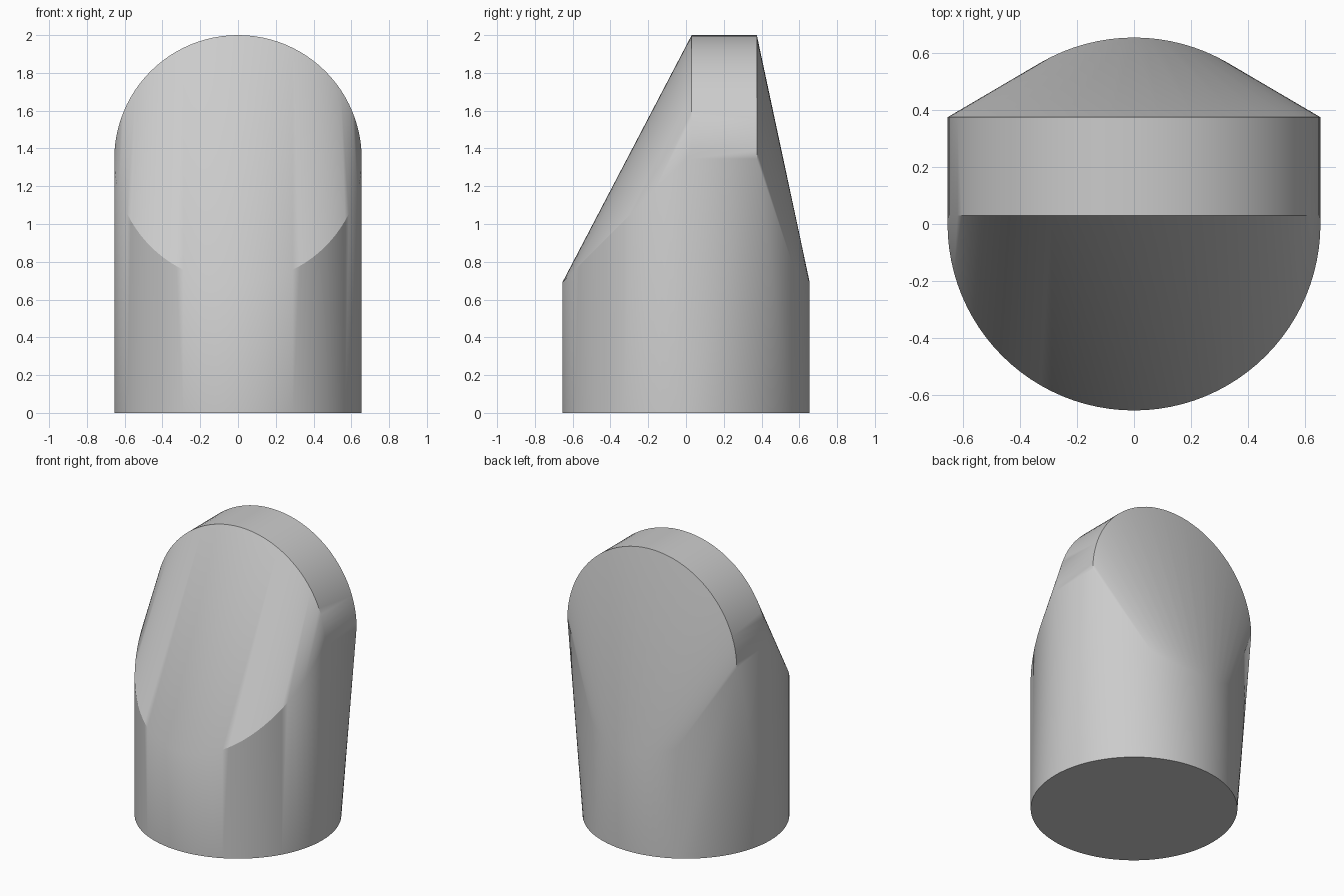
import bpy, bmesh
from math import sin, cos, pi, radians

cube = bpy.data.objects.get("Cube")
if cube:
    bpy.data.objects.remove(cube, do_unlink=True)

R = 0.655                    # radius of both the base and the arch
ARCH_Z = 2.0 - R             # height of the arch centre
ARCH_FRONT, ARCH_BACK = 0.03, 0.375
HALF = 48                    # segments per half circle

grey = bpy.data.materials.new("plain_grey")
grey.use_nodes = True
colour = (0.6, 0.6, 0.6, 1.0)
grey.diffuse_color = colour
grey.node_tree.nodes["Principled BSDF"].inputs["Base Color"].default_value = colour

bm = bmesh.new()
for i in range(HALF + 1):
    a = pi * i / HALF
    x, s = R * cos(a), R * sin(a)
    # Round-topped arch, front and back rims
    for y in (ARCH_FRONT, ARCH_BACK):
        bm.verts.new((x, y, ARCH_Z + s))
    # Round base and the mitred shoulders above it
    for side in (-1, 1):
        bm.verts.new((x, side * s, 0))
        bm.verts.new((x, side * s, ARCH_Z - s))

# Wrap the outlines in one taut skin, then drop the leftover points
bmesh.ops.remove_doubles(bm, verts=bm.verts[:], dist=0.0005)
bmesh.ops.convex_hull(bm, input=bm.verts[:], use_existing_faces=False)
bmesh.ops.delete(bm, geom=[v for v in bm.verts if not v.link_faces], context='VERTS')
bmesh.ops.dissolve_limit(bm, angle_limit=radians(0.05),
                         verts=bm.verts[:], edges=bm.edges[:])
bmesh.ops.recalc_face_normals(bm, faces=bm.faces[:])

mesh = bpy.data.meshes.new("arched_block")
bm.to_mesh(mesh)
bm.free()
mesh.materials.append(grey)
block = bpy.data.objects.new("arched_block", mesh)
bpy.context.collection.objects.link(block)

bpy.ops.object.select_all(action='DESELECT')
block.select_set(True)
bpy.context.view_layer.objects.active = block
bpy.ops.object.shade_smooth_by_angle(angle=radians(30))
